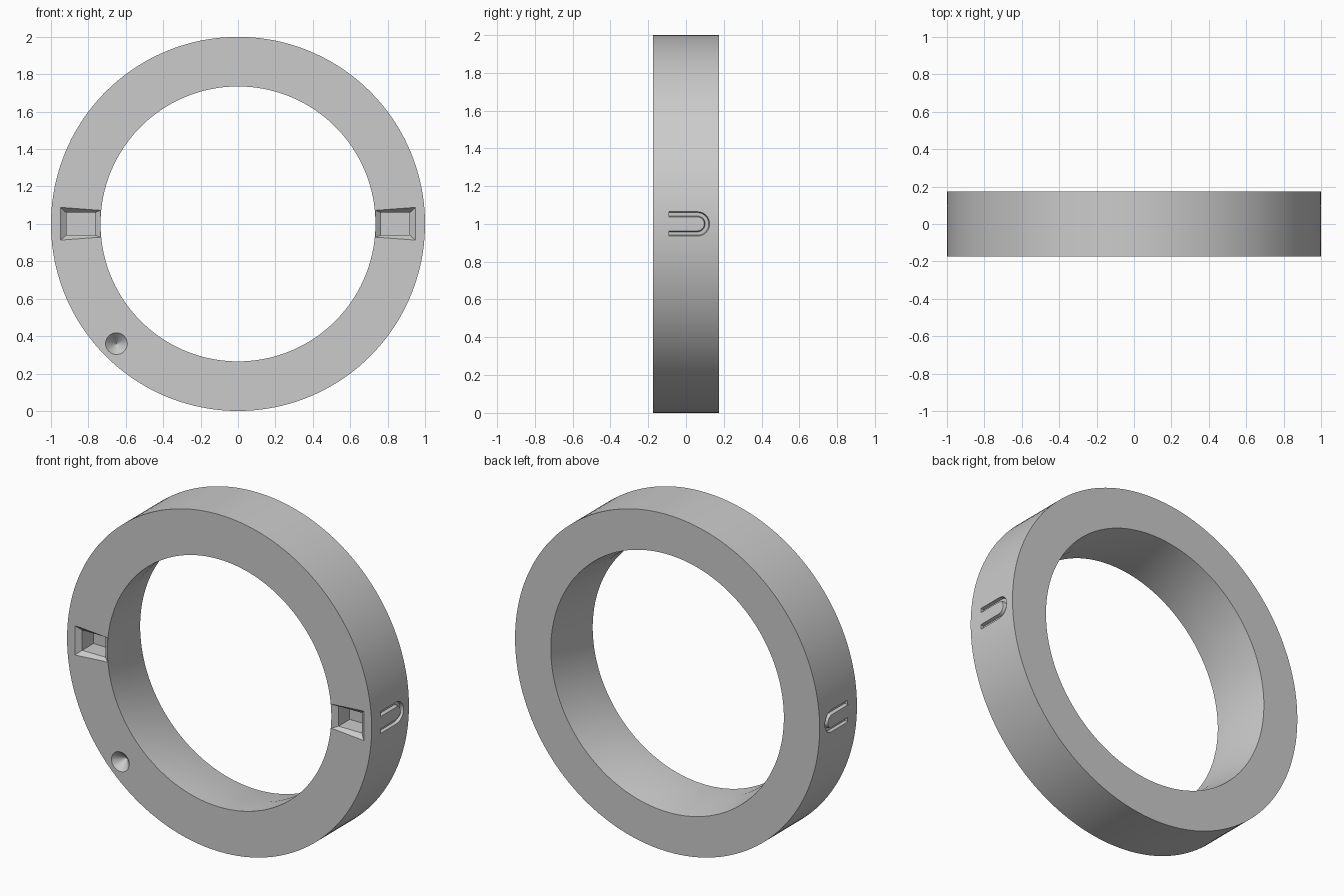
import bpy, bmesh, math

cube = bpy.data.objects.get("Cube")
if cube:
    bpy.data.objects.remove(cube, do_unlink=True)

FRONT, BACK = -0.175, 0.175

grey = bpy.data.materials.new("plain_grey")
grey.use_nodes = True
colour = (0.6, 0.6, 0.6, 1)
grey.diffuse_color = colour
grey.node_tree.nodes["Principled BSDF"].inputs["Base Color"].default_value = colour


def loft(name, loops, capped=True):
    """Skin a chain of equal loops; without caps the chain closes on itself."""
    bm = bmesh.new()
    rings = [[bm.verts.new(p) for p in loop] for loop in loops]
    pairs = list(zip(rings, rings[1:]))
    if not capped:
        pairs.append((rings[-1], rings[0]))
    n = len(rings[0])
    for a, b in pairs:
        for i in range(n):
            j = (i + 1) % n
            bm.faces.new((a[i], a[j], b[j], b[i]))
    if capped:
        bm.faces.new(rings[0])
        bm.faces.new(rings[-1])
    bmesh.ops.recalc_face_normals(bm, faces=bm.faces)
    mesh = bpy.data.meshes.new(name)
    bm.to_mesh(mesh)
    bm.free()
    mesh.materials.append(grey)
    obj = bpy.data.objects.new(name, mesh)
    bpy.context.collection.objects.link(obj)
    return obj


def circle(radius, y, x=0, z=1, n=160):
    angles = [2 * math.pi * i / n for i in range(n)]
    return [(x + radius * math.cos(a), y, z + radius * math.sin(a)) for a in angles]


def pocket_loop(side, y, inner, outer, half_in, half_out):
    return [(side * inner, y, 1 - half_in), (side * outer, y, 1 - half_out),
            (side * outer, y, 1 + half_out), (side * inner, y, 1 + half_in)]


def u_loop(side, x, half_width):
    """Outline of a U that opens to the front, drawn on a side."""
    mid, bend, tip = 0.051, 0.06, -0.09
    arc = [math.pi * (i / 16 - 0.5) for i in range(17)]
    points = []
    for r, order in ((mid + half_width, arc), (mid - half_width, arc[::-1])):
        run = [(bend + r * math.cos(a), r * math.sin(a)) for a in order]
        ends = [(tip, run[0][1])], [(tip, run[-1][1])]
        points += ends[0] + run + ends[1]
    return [(side * x, y, 1 + z) for y, z in points]


# Ring with a straight bore that flares toward the back
ring = loft("ring", [circle(1, FRONT), circle(1, BACK), circle(0.765, BACK),
                     circle(0.735, -0.03), circle(0.735, FRONT)], capped=False)

cutters = []
for side in (-1, 1):
    # Chamfered rectangular pocket in the front face
    cutters.append(loft("pocket_cutter", [
        pocket_loop(side, FRONT - 0.005, 0.728, 0.955, 0.075, 0.092),
        pocket_loop(side, FRONT + 0.025, 0.765, 0.918, 0.06, 0.06),
        pocket_loop(side, FRONT + 0.13, 0.765, 0.918, 0.06, 0.06)]))
    # Engraved U on the outer wall
    cutters.append(loft("u_groove_cutter", [
        u_loop(side, 1.01, 0.017), u_loop(side, 0.98, 0.009)]))

# Conical dimple in the front face
cutters.append(loft("dimple_cutter", [
    circle(0.063, FRONT - 0.005, -0.65, 0.36, 32),
    circle(0.001, FRONT + 0.06, -0.65, 0.36, 32)]))

bpy.context.view_layer.objects.active = ring
ring.select_set(True)
for cutter in cutters:
    cut = ring.modifiers.new("cut", "BOOLEAN")
    cut.operation = "DIFFERENCE"
    cut.solver = "EXACT"
    cut.object = cutter
    bpy.ops.object.modifier_apply(modifier=cut.name)
    bpy.data.objects.remove(cutter, do_unlink=True)

bpy.ops.object.shade_smooth_by_angle(angle=math.radians(25))
